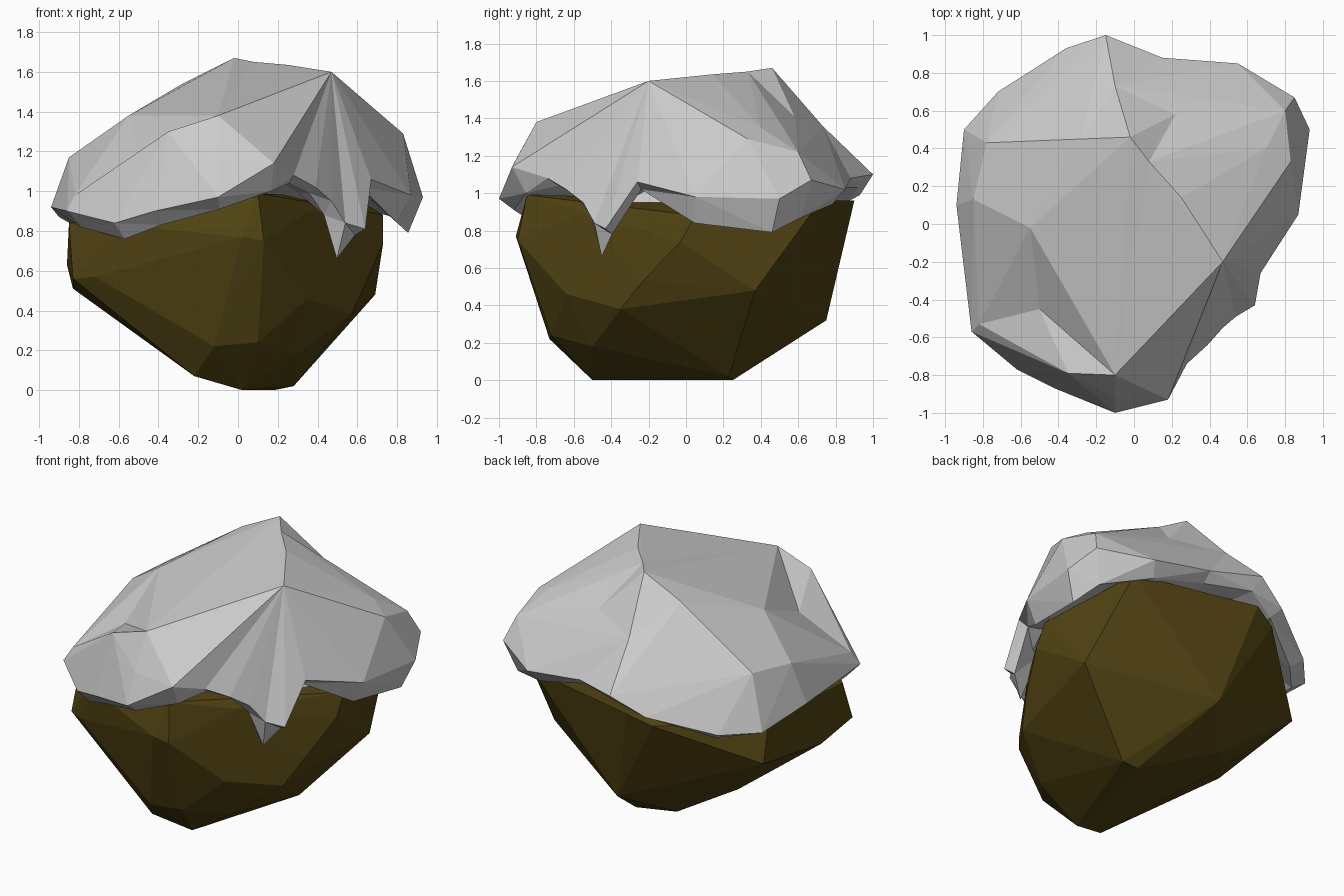
import bpy
import bmesh
from mathutils import Vector
from mathutils.geometry import delaunay_2d_cdt, intersect_line_line_2d

if "Cube" in bpy.data.objects:
    bpy.data.objects.remove(bpy.data.objects["Cube"])


def add_object(name, bm):
    bmesh.ops.recalc_face_normals(bm, faces=bm.faces)
    mesh = bpy.data.meshes.new(name)
    bm.to_mesh(mesh)
    bm.free()
    obj = bpy.data.objects.new(name, mesh)
    bpy.context.collection.objects.link(obj)
    return obj


def flip_target(a, b, c, d):
    """True when diagonal c-d passes above diagonal a-b."""
    p = intersect_line_line_2d(a.xy, b.xy, c.xy, d.xy)
    if p is None:
        return False
    s = (p - a.xy).length / (b.xy - a.xy).length
    t = (p - c.xy).length / (d.xy - c.xy).length
    if not (.02 < s < .98 and .02 < t < .98):
        return False
    return c.lerp(d, t).z > a.lerp(b, s).z + 1e-4


# Rock: faceted boulder hulled from its corner points
rock_corners = [
    # underside
    (.02, -.5, 0), (.28, .23, .02), (.185, .25, 0), (-.22, -.57, .07),
    (.1, -.72, .24), (-.12, -.73, .22), (.4, -.08, .19), (.3, -.5, .18),
    (-.27, .48, .18), (-.51, .19, .28),
    # flanks
    (.35, -.64, .46), (.57, -.35, .38), (.64, -.23, .53), (.51, .31, .32),
    (.69, .37, .48), (-.03, .75, .32), (-.83, -.21, .51), (-.83, -.53, .56),
    (-.72, -.6, .57), (-.86, .43, .63),
    # shoulder below the snow
    (.13, -.9, .75), (.02, -.91, .77), (.1, -.85, .99), (.73, -.03, .74),
    (.73, .05, .88), (.6, .72, .96), (-.2, .9, .96), (-.35, .85, .9),
    (-.84, .35, .86), (-.85, -.4, .84), (-.6, -.66, .83), (.36, -.55, .9),
]
bm = bmesh.new()
for p in rock_corners:
    bm.verts.new(p)
bmesh.ops.convex_hull(bm, input=bm.verts[:])
loose = [v for v in bm.verts if not v.link_faces]
bmesh.ops.delete(bm, geom=loose, context='VERTS')
rock = add_object("rock", bm)
mat = bpy.data.materials.new("brown_stone")
mat.diffuse_color = (.08, .055, .006, 1)
mat.use_nodes = True
mat.node_tree.nodes["Principled BSDF"].inputs["Base Color"].default_value = mat.diffuse_color
rock.data.materials.append(mat)

# Snow outline: x, y, height of widest edge, height of lower lip
rim = [
    (-.1, -1, .97, .91), (.18, -.93, 1.14, 1.0), (.28, -.74, 1.08, 1.04),
    (.39, -.64, 1.02, .99), (.47, -.55, .95, .88), (.54, -.49, .84, .66),
    (.64, -.43, .81, .78), (.67, -.26, 1.06, 1.02), (.87, .05, .98, .84),
    (.93, .5, .97, .79), (.85, .67, 1.07, .87), (.55, .85, 1.02, .94),
    (.15, .88, 1.08, 1.03), (-.15, 1, 1.1, 1.03), (-.36, .93, .99, .95),
    (-.72, .7, .88, .83), (-.9, .5, .87, .83), (-.94, .1, .92, .87),
    (-.86, -.57, .9, .82), (-.62, -.77, .84, .76), (-.42, -.87, .9, .83),
]
# Snow top: peak, ridges and hollows
crown = [
    (-.02, .46, 1.67), (.08, .33, 1.65), (.25, .14, 1.635), (.47, -.2, 1.6),
    (-.1, -.8, 1.38), (.22, .58, 1.41), (-.28, .45, 1.54), (-.78, .43, 1.2),
    (-.1, .73, 1.36), (.7, .4, 1.35), (.83, .33, 1.29),
    (.8, .6, 1.22), (-.55, -.02, 1.38), (-.85, .13, 1.17), (-.5, -.45, 1.19),
    (-.82, -.53, .98), (-.35, -.79, 1.3), (-.1, -.92, 1.16),
]
n = len(rim)
points = [Vector(r[:3]) for r in rim] + [Vector(c) for c in crown]
ridges = [(0, 1), (1, 2), (2, 3), (3, 4), (0, 5), (1, 5), (0, 8), (0, 6), (6, 7),
          (14, 4), (14, 16), (14, 15), (12, 14), (12, 4)]
edges = [(a + n, b + n) for a, b in ridges]
_, _, faces, origin, _, _ = delaunay_2d_cdt(
    [p.xy for p in points], edges, [list(range(n))], 1, 1e-5)

bm = bmesh.new()
verts = [bm.verts.new(p) for p in points]
for f in faces:
    bm.faces.new([verts[origin[i][0]] for i in f])
bmesh.ops.triangulate(bm, faces=bm.faces[:])

# Turn valley edges into ridges, keeping the drawn creases
locked = {frozenset((verts[a], verts[b])) for a, b in edges}
for _ in range(300):
    for e in bm.edges:
        if len(e.link_faces) != 2 or frozenset(e.verts) in locked:
            continue
        a, b = e.verts
        c, d = [next(v for v in f.verts if v not in (a, b)) for f in e.link_faces]
        if flip_target(a.co, b.co, c.co, d.co):
            bm.faces.remove(e.link_faces[0])
            bm.faces.remove(e.link_faces[0])
            bm.edges.remove(e)
            bm.faces.new((a, c, d))
            bm.faces.new((b, d, c))
            break
    else:
        break

# Turned-under lip and hidden base of the snow
lip = [bm.verts.new((x * .92, y * .92, low)) for x, y, _, low in rim]
base = [bm.verts.new((x * .78, y * .78, max(low, .95))) for x, y, _, low in rim]
for upper, lower in ((verts[:n], lip), (lip, base)):
    for i in range(n):
        j = (i + 1) % n
        bm.faces.new((upper[j], upper[i], lower[i], lower[j]))
bm.faces.new(base)
bmesh.ops.triangulate(bm, faces=[f for f in bm.faces if len(f.verts) > 3])
add_object("snow_cap", bm)
